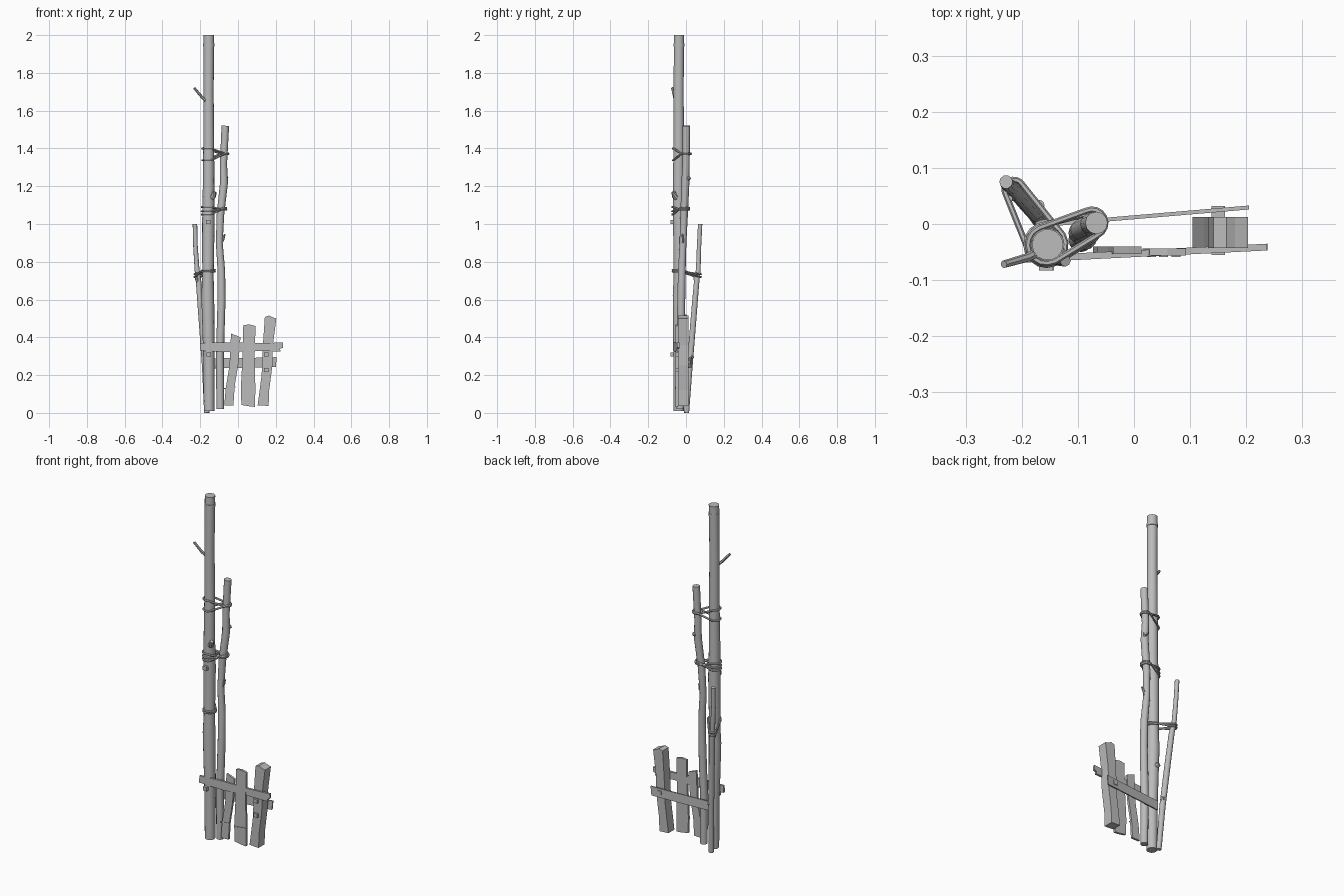
import bpy, bmesh, math
from mathutils import Vector

if "Cube" in bpy.data.objects:
    bpy.data.objects.remove(bpy.data.objects["Cube"])

grey = bpy.data.materials.new("weathered_grey_wood")
grey.use_nodes = True
colour = (0.5, 0.5, 0.5, 1)
grey.diffuse_color = colour
grey.node_tree.nodes["Principled BSDF"].inputs["Base Color"].default_value = colour


def finish(name, bm, smooth):
    bmesh.ops.recalc_face_normals(bm, faces=bm.faces)
    mesh = bpy.data.meshes.new(name)
    bm.to_mesh(mesh)
    bm.free()
    mesh.materials.append(grey)
    obj = bpy.data.objects.new(name, mesh)
    bpy.context.collection.objects.link(obj)
    if smooth:
        bpy.ops.object.select_all(action='DESELECT')
        obj.select_set(True)
        bpy.context.view_layer.objects.active = obj
        bpy.ops.object.shade_smooth_by_angle(angle=math.radians(40))
    return obj


def tube(name, path, radii, sides=12, closed=False):
    """Sweep a round section along a path, with one radius per point."""
    bm = bmesh.new()
    pts = [Vector(p) for p in path]
    n = len(pts)
    rings = []
    for i, p in enumerate(pts):
        a = pts[i - 1] if closed or i else p
        b = pts[(i + 1) % n] if closed or i < n - 1 else p
        d = (b - a).normalized()
        ref = Vector((0, 0, 1)) if abs(d.z) < 0.8 else Vector((0, 1, 0))
        u = d.cross(ref).normalized()
        v = d.cross(u)
        r = radii[i] if isinstance(radii, (list, tuple)) else radii
        rings.append([bm.verts.new(p + r * (u * math.cos(t) + v * math.sin(t)))
                      for t in (math.tau * k / sides for k in range(sides))])
    for i in range(n if closed else n - 1):
        r0, r1 = rings[i], rings[(i + 1) % n]
        for k in range(sides):
            m = (k + 1) % sides
            bm.faces.new((r0[k], r0[m], r1[m], r1[k]))
    if not closed:
        bm.faces.new(rings[0])
        bm.faces.new(rings[-1])
    return finish(name, bm, True)


def board(name, outline, y, thick, slope=0.0):
    """Extrude an x-z outline in y; the centre plane runs along y + slope * x."""
    bm = bmesh.new()
    sides = [[bm.verts.new((x, y + slope * x + s * thick / 2, z)) for x, z in outline]
             for s in (-1, 1)]
    front, back = sides
    for i in range(len(outline)):
        j = (i + 1) % len(outline)
        bm.faces.new((front[i], front[j], back[j], back[i]))
    bm.faces.new(front)
    bm.faces.new(back)
    return finish(name, bm, False)


def block(name, x, y, z, w, d, h):
    return board(name, [(x - w/2, z - h/2), (x + w/2, z - h/2),
                        (x + w/2, z + h/2), (x - w/2, z + h/2)], y, d)


def lashing(name, a, ra, za, b, rb, zb, rope=0.0055):
    """Rope loop pulled tight round two round poles, za and zb high at each."""
    ang = math.atan2(b[1] - a[1], b[0] - a[0])
    path = []
    for centre, r, z, start in ((a, ra, za, math.pi / 2), (b, rb, zb, -math.pi / 2)):
        for k in range(9):
            t = ang + start + math.pi * k / 8
            path.append((centre[0] + r * math.cos(t), centre[1] + r * math.sin(t), z))
    tube(name, path, rope, 6, True)


# Tall main pole, with its collar and side twig
tube("main_pole",
     [(-.153, -.038, .01), (-.154, -.038, .3), (-.16, -.037, .62), (-.159, -.036, .72),
      (-.157, -.036, 1.0), (-.156, -.04, 1.15), (-.155, -.038, 1.4),
      (-.156, -.039, 1.7), (-.154, -.037, 2.0)],
     [.028, .03, .034, .03, .033, .031, .029, .027, .028], 14)
tube("main_pole_collar", [(-.154, -.037, 1.94), (-.154, -.037, 1.955)], .03, 14)
tube("main_pole_twig", [(-.16, -.045, 1.64), (-.19, -.06, 1.67), (-.232, -.072, 1.72)],
     [.009, .008, .007], 7)
tube("main_pole_knot", [(-.15, -.04, 1.13), (-.13, -.062, 1.15), (-.122, -.066, 1.17)],
     [.02, .015, .01], 8)
tube("main_pole_rear_knot", [(-.157, -.03, .5), (-.165, .004, .51)], [.02, .012], 8)

# Medium second pole
tube("second_pole",
     [(-.094, -.03, .02), (-.096, -.028, .3), (-.087, -.025, .6), (-.088, -.022, .75),
      (-.099, -.016, .9), (-.093, -.01, 1.05), (-.074, -.003, 1.22), (-.077, 0, 1.32),
      (-.067, .002, 1.52)],
     [.02, .021, .021, .02, .018, .02, .021, .019, .02])
tube("second_pole_knot", [(-.073, -.003, 1.235), (-.06, .02, 1.245)], [.015, .01], 8)
tube("second_pole_twig", [(-.095, -.016, .89), (-.078, -.015, .92), (-.07, -.02, .945)],
     [.009, .007, .005], 7)

# Short leaning pole behind
tube("leaning_pole",
     [(-.165, .003, 0), (-.175, .02, .25), (-.193, .04, .5), (-.207, .055, .68),
      (-.217, .065, .76), (-.225, .069, .88), (-.228, .075, 1.0)],
     [.014, .016, .016, .015, .013, .012, .012], 10)
tube("leaning_pole_twig", [(-.206, .054, .67), (-.22, .048, .71), (-.222, .045, .74)],
     [.009, .008, .006], 7)
tube("leaning_pole_knot", [(-.175, .02, .28), (-.168, .036, .3)], [.014, .009], 8)

# Rope lashings
main, second, lean = (-.156, -.037), (-.075, .002), (-.214, .062)
for i, (za, zb) in enumerate(((1.4, 1.37), (1.338, 1.375))):
    lashing(f"upper_lashing_{i}", main, .033, za, second, .024, zb)
low = (-.087, -.008)
for i, (za, zb) in enumerate(((1.09, 1.075), (1.05, 1.085), (1.068, 1.08))):
    lashing(f"middle_lashing_{i}", main, .036, za, low, .025, zb)
for i, (za, zb) in enumerate(((.757, .72), (.748, .735))):
    lashing(f"lower_lashing_{i}", main, .034, za, lean, .017, zb)

# Fence rails
board("front_rail", [(-.202, .33), (-.05, .322), (.1, .328), (.225, .325), (.222, .34),
                     (.238, .345), (.237, .372), (.1, .37), (-.06, .374), (-.2, .37)],
      -.053, .012, .05)
board("back_rail", [(-.16, .235), (0, .238), (.2, .242), (.205, .295), (.1, .292),
                    (-.16, .288)], .012, .007, .085)

# Fence boards and post
board("narrow_picket", [(-.073, .038), (-.024, .04), (-.018, .14), (.002, .26), (.013, .4),
                        (-.01, .41), (-.037, .42), (-.045, .25), (-.065, .13)], -.047, .013)
board("wide_picket", [(.018, .042), (.06, .035), (.09, .032), (.092, .13), (.088, .3),
                      (.093, .46), (.06, .468), (.028, .464), (.024, .3), (.015, .13)],
      -.05, .013)
board("fence_post", [(.104, .04), (.162, .037), (.165, .12), (.182, .25), (.185, .36),
                     (.203, .5), (.18, .507), (.165, .515), (.142, .508), (.132, .36),
                     (.125, .2)], -.015, .055)

# Split lines across the pickets
for name, x, y in (("narrow", -.044, -.054), ("wide", .053, -.057)):
    for k in (-1, 0, 1):
        block(f"{name}_picket_split_{k}", x + k * .022, y, .133 + k * .003, .016, .004, .005)

# Pegs
for i, (x, y, z) in enumerate(((-.157, -.073, 1.01), (-.155, -.073, .31),
                               (.15, -.045, .31), (.15, -.045, .227), (.15, .022, .27))):
    block(f"peg_{i}", x, y, z, .024, .02, .022)
